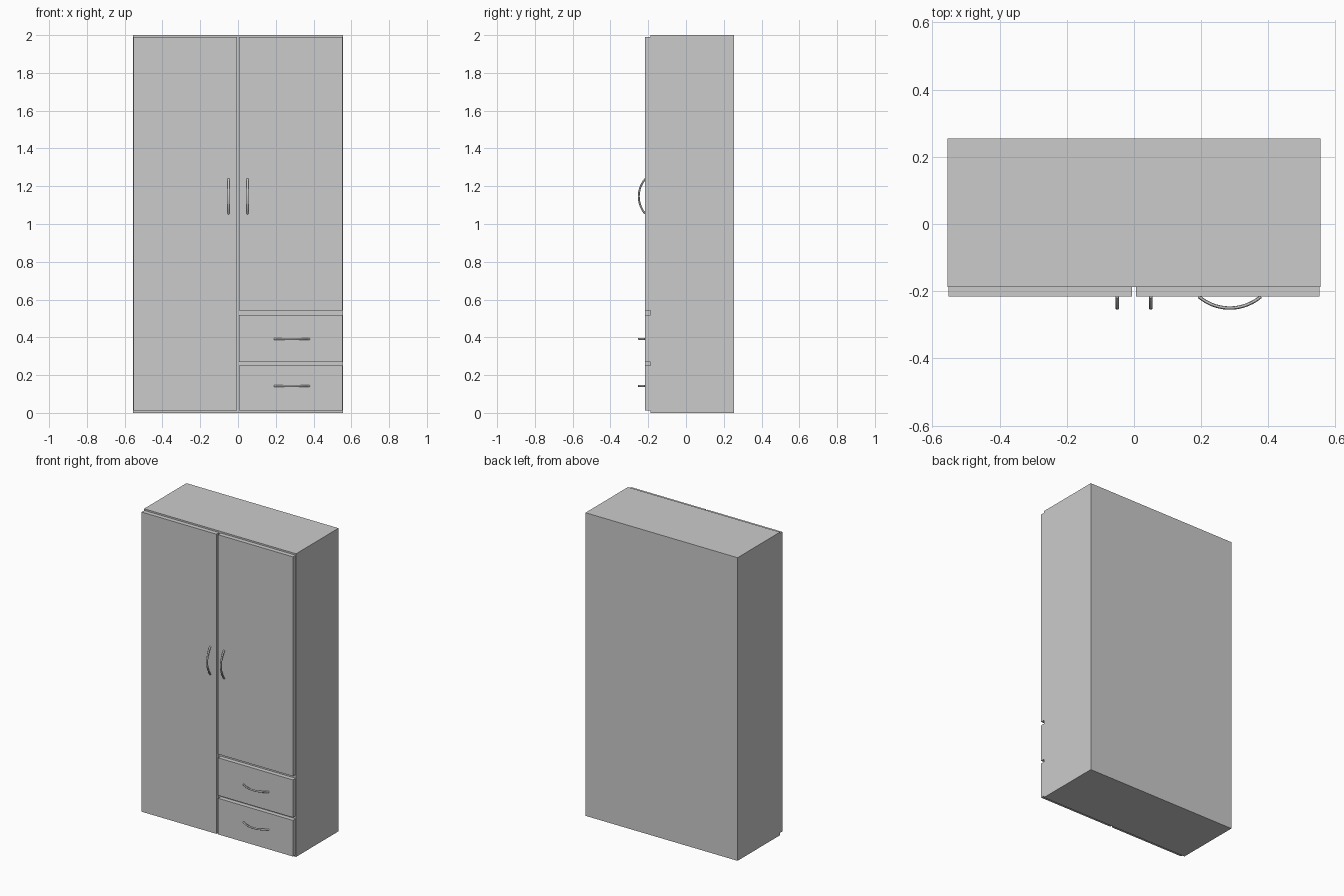
import bpy, bmesh, math
from mathutils import Vector

if "Cube" in bpy.data.objects:
    bpy.data.objects.remove(bpy.data.objects["Cube"])

BODY_FRONT, DOOR_FRONT, HANDLE_FRONT = -0.187, -0.216, -0.255


def box(name, x, y, z):
    bm = bmesh.new()
    bmesh.ops.create_cube(bm, size=1)
    for v in bm.verts:
        v.co = Vector(r[0] + (c + 0.5) * (r[1] - r[0]) for c, r in zip(v.co, (x, y, z)))
    return finish(name, bm)


def finish(name, bm):
    bmesh.ops.recalc_face_normals(bm, faces=bm.faces)
    me = bpy.data.meshes.new(name)
    bm.to_mesh(me)
    bm.free()
    ob = bpy.data.objects.new(name, me)
    bpy.context.collection.objects.link(ob)
    return ob


def bow_handle(name, x, z, along, half=0.092, r=0.005, steps=20, sides=12):
    """Round bar swept along a shallow arc standing off the door."""
    sag = DOOR_FRONT - (HANDLE_FRONT + r)
    radius = (half ** 2 + sag ** 2) / (2 * sag)
    span = math.asin(half / radius)
    along = Vector(along)
    out = Vector((0, -1, 0))
    across = along.cross(out)
    centre = Vector((x, HANDLE_FRONT + r + radius, z))
    bm = bmesh.new()
    rings = []
    for i in range(steps + 1):
        a = span * (2 * i / steps - 1)
        radial = along * math.sin(a) + out * math.cos(a)
        ring = []
        for k in range(sides):
            t = 2 * math.pi * k / sides
            ring.append(bm.verts.new(centre + radial * (radius + r * math.cos(t))
                                     + across * r * 1.15 * math.sin(t)))
        rings.append(ring)
    for a, b in zip(rings, rings[1:]):
        for k in range(sides):
            n = (k + 1) % sides
            bm.faces.new((a[k], a[n], b[n], b[k]))
    bm.faces.new(rings[0])
    bm.faces.new(rings[-1])
    ob = finish(name, bm)
    bpy.ops.object.select_all(action='DESELECT')
    ob.select_set(True)
    bpy.context.view_layer.objects.active = ob
    bpy.ops.object.shade_smooth_by_angle()


# Carcass
box("cabinet_body", (-0.555, 0.555), (BODY_FRONT, 0.255), (0, 2))

# Doors and drawer fronts
front = (DOOR_FRONT, BODY_FRONT)
right = (0.006, 0.552)
box("left_door", (-0.552, -0.006), front, (0.013, 1.99))
box("right_door", right, front, (0.542, 1.99))
box("upper_drawer_front", right, front, (0.27, 0.518))
box("lower_drawer_front", right, front, (0.013, 0.251))

# Handles
for side, x in (("left", -0.05), ("right", 0.05)):
    bow_handle(side + "_door_handle", x, 1.146, (0, 0, 1))
for level, z in (("upper", 0.392), ("lower", 0.143)):
    bow_handle(level + "_drawer_handle", 0.285, z, (1, 0, 0))
